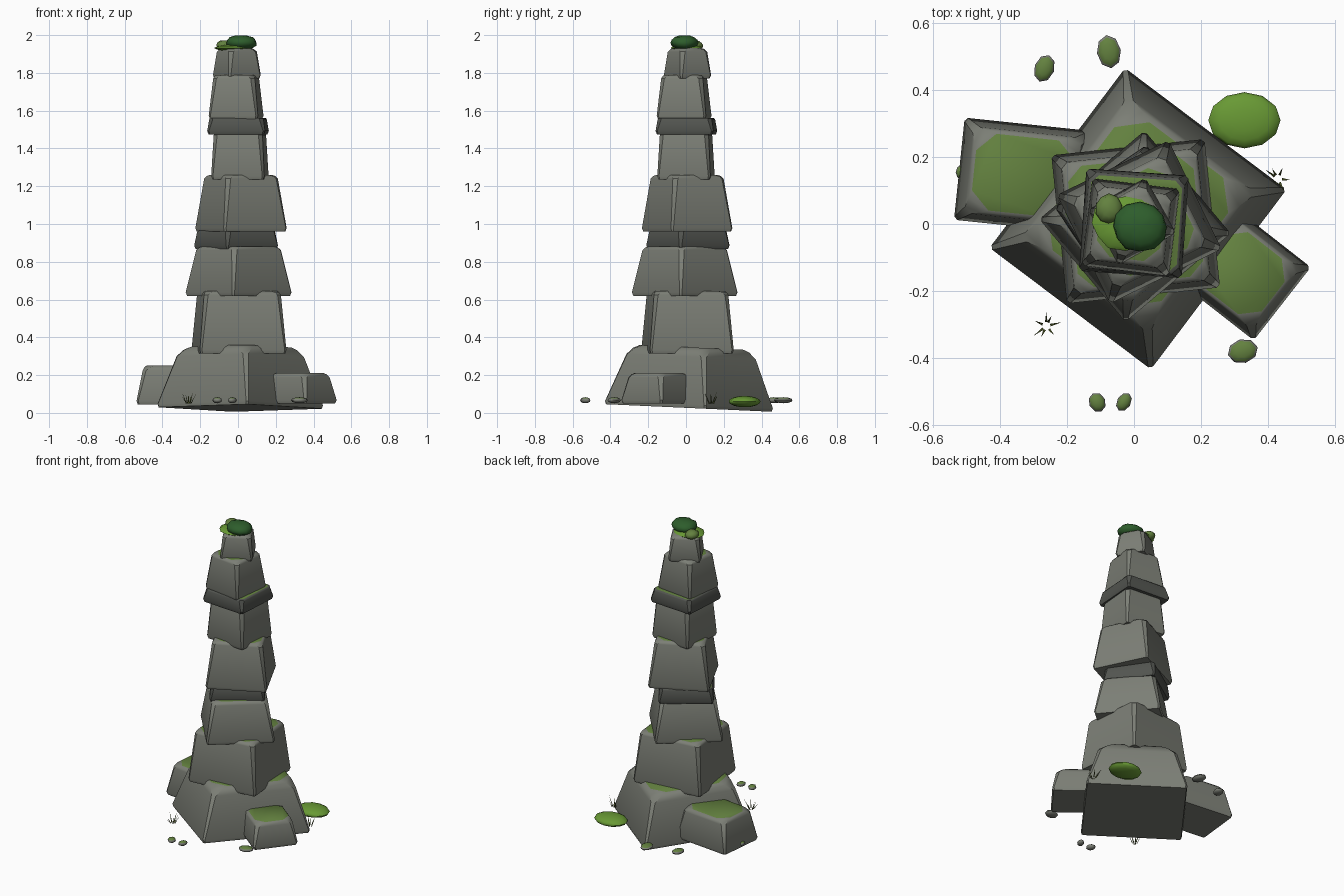
import bpy, bmesh, math, random
from mathutils import Matrix, Vector

if "Cube" in bpy.data.objects:
    bpy.data.objects.remove(bpy.data.objects["Cube"])
random.seed(4)


def mat(name, r, g, b):
    m = bpy.data.materials.new(name)
    m.diffuse_color = (r, g, b, 1)
    m.use_nodes = True
    m.node_tree.nodes["Principled BSDF"].inputs["Base Color"].default_value = m.diffuse_color
    return m


STONE = mat("grey stone", 0.20, 0.21, 0.18)
DARK = mat("dark stone", 0.085, 0.09, 0.08)
MOSS = mat("olive moss", 0.125, 0.22, 0.05)
BRIGHT = mat("bright leaf green", 0.14, 0.32, 0.035)
DEEP = mat("deep bush green", 0.027, 0.11, 0.025)
GRASS = mat("dry grass", 0.07, 0.09, 0.02)


def finish(name, bm, mats, angle=40):
    bmesh.ops.recalc_face_normals(bm, faces=bm.faces)
    me = bpy.data.meshes.new(name)
    bm.to_mesh(me)
    bm.free()
    for m in mats:
        me.materials.append(m)
    ob = bpy.data.objects.new(name, me)
    bpy.context.collection.objects.link(ob)
    bpy.ops.object.select_all(action='DESELECT')
    ob.select_set(True)
    bpy.context.view_layer.objects.active = ob
    if angle:
        bpy.ops.object.shade_smooth_by_angle(angle=math.radians(angle))
    return ob


def block(name, x, y, z0, z1, w, d, rot, taper, stone=STONE,
          inset=0.02, corner=0.04, shoulder=0.025, tilt=0):
    """Tapered stone with soft edges, clipped top corners and a mossy top face."""
    bm = bmesh.new()
    levels = ((z0, 1, 0.008, 0.008), (z0 + 0.018, 0.99, 0, 0.01),
              (z1 - shoulder, taper, 0, 0.02), (z1 - shoulder * 0.3, taper, inset * 0.45, corner * 0.7),
              (z1, taper, inset, corner))
    rings = []
    for z, s, ins, c in levels:
        a, b = w / 2 * s - ins, d / 2 * s - ins
        pts = [(a, -b + c), (a, b - c), (a - c, b), (-a + c, b),
               (-a, b - c), (-a, -b + c), (-a + c, -b), (a - c, -b)]
        rings.append([bm.verts.new((px, py, z)) for px, py in pts])
    for lo, hi in zip(rings, rings[1:]):
        for i in range(8):
            j = (i + 1) % 8
            bm.faces.new((lo[i], lo[j], hi[j], hi[i]))
    bm.faces.new(rings[0][::-1])
    bm.faces.new(rings[-1]).material_index = 1
    bmesh.ops.rotate(bm, verts=bm.verts, cent=(0, 0, 0), matrix=Matrix.Rotation(math.radians(rot), 3, 'Z'))
    bmesh.ops.rotate(bm, verts=bm.verts, cent=(0, 0, z0), matrix=Matrix.Rotation(math.radians(tilt), 3, 'X'))
    bmesh.ops.translate(bm, verts=bm.verts, vec=(x, y, 0))
    return finish(name, bm, [stone, MOSS], 38)


# Foundation stone and the two side stones
block("foundation_stone", 0.012, 0.015, 0.026, 0.347, 0.68, 0.61, 53, 0.78,
      inset=0.025, corner=0.075, shoulder=0.05, tilt=-2.6)
block("left_side_stone", -0.33, 0.145, 0.045, 0.25, 0.39, 0.31, -6, 0.84, inset=0.015, corner=0.055)
block("right_side_stone", 0.326, -0.147, 0.05, 0.212, 0.28, 0.30, 52, 0.84, inset=0.012, corner=0.05)

# Stacked tower stones: x, y, z0, z1, width, depth, turn, taper, stone
tiers = [
    (0.005, 0.008, 0.315, 0.645, 0.465, 0.45, 6, 0.88, STONE),
    (0.003, -0.007, 0.62, 0.882, 0.415, 0.405, 40, 0.82, STONE),
    (-0.01, 0.01, 0.868, 0.965, 0.335, 0.325, 34, 0.95, DARK),
    (0.016, 0.006, 0.96, 1.26, 0.375, 0.365, 26, 0.82, STONE),
    (0.01, 0.0, 1.235, 1.49, 0.285, 0.285, -5, 0.91, STONE),
    (0.0, 0.002, 1.475, 1.562, 0.31, 0.31, -4, 0.93, DARK),
    (-0.01, -0.01, 1.555, 1.79, 0.265, 0.265, -7, 0.84, STONE),
    (-0.006, 0.008, 1.77, 1.932, 0.198, 0.19, 29, 0.87, STONE),
]
for n, t in enumerate(tiers):
    soft = 0.4 if t[8] is DARK else 0.8
    block(f"tower_stone_{n + 1}", *t, inset=0.02 * soft, corner=0.055 * soft, shoulder=0.025 * soft)


def blob(name, loc, size, mats, rot=0, seg=10, rings=6, rough=0.0, angle=60, mossy=False):
    bm = bmesh.new()
    bmesh.ops.create_uvsphere(bm, u_segments=seg, v_segments=rings, radius=1)
    for v in bm.verts:
        v.co *= 1 + random.uniform(-rough, rough)
    bm.normal_update()
    for f in bm.faces:
        f.material_index = int(mossy and f.normal.z > 0.6)
    bmesh.ops.transform(bm, verts=bm.verts, matrix=Matrix.Translation(loc)
                        @ Matrix.Rotation(math.radians(rot), 4, 'Z') @ Matrix.Diagonal((*size, 1)))
    return finish(name, bm, mats, angle)


# Plants on the summit and the bush on the ground
blob("summit_leaf_mat", (-0.025, 0.003, 1.932), (0.1, 0.083, 0.018), [BRIGHT], seg=12, rough=0.06)
blob("summit_moss_tuft", (-0.075, 0.045, 1.945), (0.042, 0.045, 0.028), [MOSS], rough=0.05)
blob("summit_bush", (0.018, -0.008, 1.96), (0.083, 0.073, 0.04), [DEEP], seg=12, rings=8, rough=0.05)
blob("ground_bush", (0.33, 0.31, 0.06), (0.108, 0.084, 0.03), [BRIGHT], seg=12, rings=8)

# Loose pebbles with mossy tops
pebbles = [(-0.268, 0.465, 0.03, 0.042, -20), (-0.075, 0.515, 0.036, 0.05, 8),
           (0.325, -0.38, 0.046, 0.036, 15), (-0.11, -0.533, 0.025, 0.03, 25),
           (-0.03, -0.532, 0.021, 0.03, -30), (-0.515, 0.155, 0.018, 0.022, 0)]
for n, (x, y, a, b, r) in enumerate(pebbles):
    blob(f"pebble_{n + 1}", (x, y, 0.067), (a, b, 0.016), [STONE, MOSS], rot=r, seg=8, mossy=True)

# Grass clumps: thin leaning blades
for n, (x, y) in enumerate([(-0.262, -0.305), (0.43, 0.135)]):
    bm = bmesh.new()
    for k in range(7):
        a = k * math.tau / 7 + random.uniform(-0.3, 0.3)
        out, side = Vector((math.cos(a), math.sin(a), 0)), Vector((-math.sin(a), math.cos(a), 0))
        root = Vector((x, y, 0.05)) + out * 0.012
        tip = root + out * random.uniform(0.02, 0.04) + Vector((0, 0, random.uniform(0.04, 0.07)))
        base = [bm.verts.new(root + o) for o in (side * 0.004, side * -0.004, out * 0.004)]
        top = bm.verts.new(tip)
        for i in range(3):
            bm.faces.new((base[i], base[(i + 1) % 3], top))
        bm.faces.new(base)
    finish(f"grass_clump_{n + 1}", bm, [GRASS], 0)
